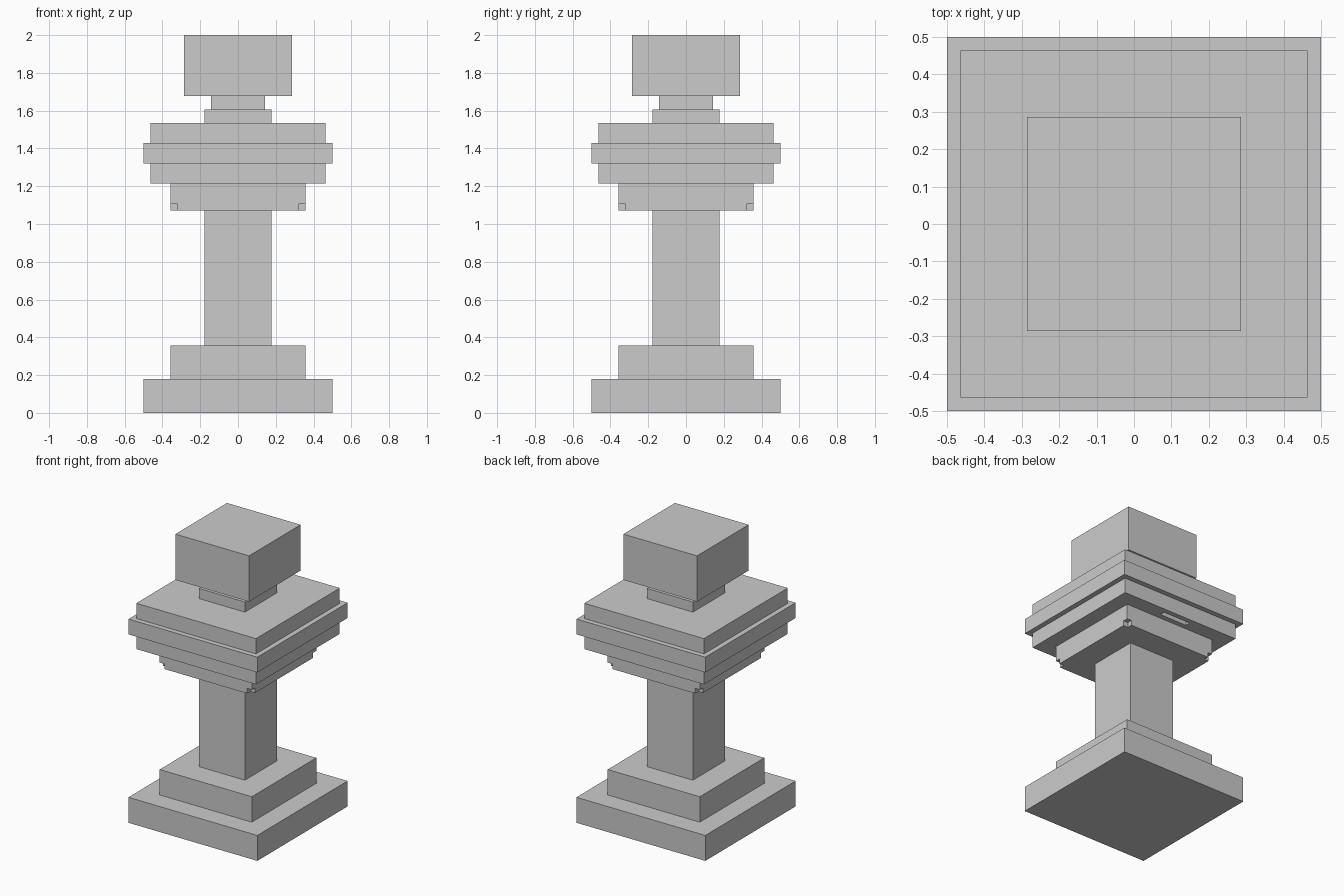
import bpy

U = 1 / 28  # module: every dimension is a whole number of these

default_cube = bpy.data.objects.get("Cube")
if default_cube:
    bpy.data.objects.remove(default_cube, do_unlink=True)


def box(name, half_x, half_y, bottom, top, x=0, y=0):
    """Box given by half widths, heights and centre, all in modules."""
    bpy.ops.mesh.primitive_cube_add(size=2, location=(x * U, y * U, (bottom + top) / 2 * U))
    obj = bpy.context.object
    obj.name = name
    obj.scale = (half_x * U, half_y * U, (top - bottom) / 2 * U)
    bpy.ops.object.transform_apply(location=False, rotation=False, scale=True)
    return obj


def carve(target, cutter):
    """Subtract a cutter, then discard it."""
    cutter.hide_render = True
    mod = target.modifiers.new("Carve", "BOOLEAN")
    mod.operation = "DIFFERENCE"
    mod.solver = "EXACT"
    mod.object = cutter
    bpy.context.view_layer.objects.active = target
    bpy.ops.object.modifier_apply(modifier=mod.name)
    bpy.data.objects.remove(cutter, do_unlink=True)


# Square tiers from the ground up: name, half width, top height
tiers = [
    ("base_plinth", 14, 5),
    ("base_step", 10, 10),
    ("column_shaft", 5, 30),
    ("capital", 10, 34),
    ("lower_plate", 13, 37),
    ("middle_plate", 14, 40),
    ("upper_plate", 13, 43),
    ("neck_collar", 5, 45),
    ("neck", 4, 47),
    ("top_block", 8, 56),
]
parts = {}
bottom = 0
for name, half, top in tiers:
    parts[name] = box(name, half, half, bottom, top)
    bottom = top

# Small notches in the lower corners of the capital
for sx in (-1, 1):
    for sy in (-1, 1):
        carve(parts["capital"], box("notch_cutter", 1, 1, 29, 31, sx * 10, sy * 10))

# Slot in the underside of the lower plate, at the back
carve(parts["lower_plate"], box("slot_cutter", 3, 0.5, 33, 35, 0, 11.5))
